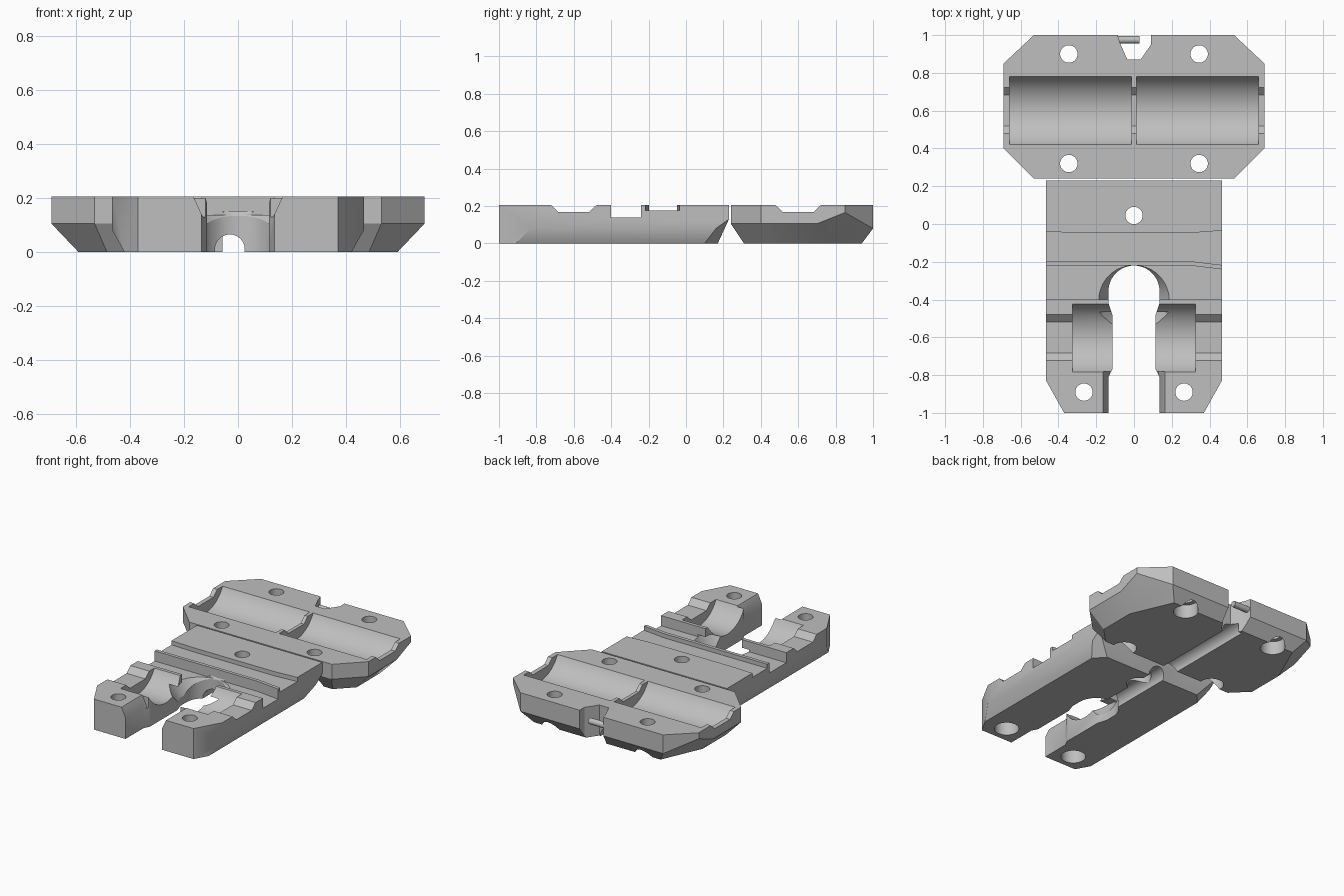
import bpy
import bmesh
import math
from mathutils import Vector, Matrix

cube = bpy.data.objects.get("Cube")
if cube:
    bpy.data.objects.remove(cube, do_unlink=True)

TOP = 0.205
GREY = (0.52, 0.52, 0.52, 1)
grey = bpy.data.materials.new("plain grey")
grey.use_nodes = True
grey.diffuse_color = GREY
grey.node_tree.nodes["Principled BSDF"].inputs["Base Color"].default_value = GREY


def make(name, bm):
    bmesh.ops.recalc_face_normals(bm, faces=bm.faces)
    mesh = bpy.data.meshes.new(name)
    bm.to_mesh(mesh)
    bm.free()
    mesh.materials.append(grey)
    ob = bpy.data.objects.new(name, mesh)
    bpy.context.collection.objects.link(ob)
    return ob


def prism_bm(points, lo, hi, axis="z"):
    """Extrude a flat outline along an axis; outlines are xy, yz or xz."""
    place = {"z": lambda a, b: (a, b, lo), "x": lambda a, b: (lo, a, b),
             "y": lambda a, b: (a, lo, b)}[axis]
    bm = bmesh.new()
    face = bm.faces.new([bm.verts.new(place(*p)) for p in points])
    out = bmesh.ops.extrude_face_region(bm, geom=[face])
    shift = Vector([hi - lo if axis == a else 0 for a in "xyz"])
    bmesh.ops.translate(bm, vec=shift, verts=[v for v in out["geom"] if isinstance(v, bmesh.types.BMVert)])
    return bm


def prism(points, lo, hi, axis="z"):
    return make("cutter", prism_bm(points, lo, hi, axis))


def box(x0, x1, y0, y1, z0, z1):
    return prism([(x0, y0), (x1, y0), (x1, y1), (x0, y1)], z0, z1)


def tube(r, start, end, r2=None, sides=40, name="cutter"):
    a, b = Vector(start), Vector(end)
    turn = (b - a).to_track_quat("Z", "Y").to_matrix().to_4x4()
    bm = bmesh.new()
    bmesh.ops.create_cone(bm, cap_ends=True, segments=sides, radius1=r, radius2=r2 or r,
                          depth=(b - a).length, matrix=Matrix.Translation((a + b) / 2) @ turn)
    return make(name, bm)


def plate(name, half_outline, planes):
    """Mirrored slab, with its lower edges bevelled by slanted planes."""
    bm = prism_bm(half_outline + [(-x, y) for x, y in reversed(half_outline)], 0, TOP)
    for point, normal in planes:
        for s in (1, -1):
            geom = bm.verts[:] + bm.edges[:] + bm.faces[:]
            cut = bmesh.ops.bisect_plane(bm, geom=geom, plane_co=(s * point[0], point[1], point[2]),
                                         plane_no=(s * normal[0], normal[1], normal[2]),
                                         clear_outer=True)
            edges = [e for e in cut["geom_cut"] if isinstance(e, bmesh.types.BMEdge) and e.is_boundary]
            if edges:
                bmesh.ops.holes_fill(bm, edges=edges, sides=0)
    return make(name, bm)


def smooth(ob):
    bpy.ops.object.select_all(action="DESELECT")
    ob.select_set(True)
    bpy.context.view_layer.objects.active = ob
    bpy.ops.object.shade_smooth_by_angle(angle=math.radians(30))


def carve(ob, cutters):
    bpy.ops.object.select_all(action="DESELECT")
    bpy.context.view_layer.objects.active = ob
    ob.select_set(True)
    for c in cutters:
        c.hide_render = True
        mod = ob.modifiers.new("cut", "BOOLEAN")
        mod.operation = "DIFFERENCE"
        mod.solver = "EXACT"
        mod.object = c
        bpy.ops.object.modifier_apply(modifier=mod.name)
        bpy.data.objects.remove(c, do_unlink=True)
    smooth(ob)


def screw_hole(x, y):
    """Through hole with a wider pocket below."""
    return [tube(0.046, (x, y, -0.1), (x, y, 0.3)), tube(0.075, (x, y, -0.1), (x, y, 0.09))]


def rod_channel(yc):
    """Shallow trapezoid trough across the whole width."""
    half = [(0.155, 0.24), (0.122, TOP), (0.082, 0.168)]
    pts = [(yc + a, b) for a, b in half] + [(yc - a, b) for a, b in reversed(half)]
    return prism(pts, -0.8, 0.8, "x")


def bearing_seat(x0, x1, yc):
    return tube(0.203, (x0, yc, 0.299), (x1, yc, 0.299), sides=64)


# Rear plate: eight-sided slab with bevelled underside
rear = plate("rear_plate", [(0.53, 0.24), (0.69, 0.40), (0.69, 0.85), (0.53, 1.0)], [
    ((0.69, 0.6, 0.105), (0.105, 0, -0.1)),
    ((0, 0.24, 0.105), (0, -0.105, -0.07)),
    ((0, 1.0, 0.08), (0, 0.08, -0.06)),
    ((0.61, 0.32, 0.105), (1, -1, -1.1)),
    ((0.69, 0.85, 0.165), (0.041, 0.018, -0.045)),
])
cuts = [rod_channel(0.6)]
for s in (1, -1):
    cuts.append(bearing_seat(s * 0.012, s * 0.66, 0.6))
    for y in (0.32, 0.9):
        cuts += screw_hole(s * 0.345, y)
# Rear notch and cable passage underneath
cuts.append(prism([(-0.1, 1.05), (-0.075, 0.96), (-0.035, 0.87), (0.035, 0.87),
                   (0.09, 0.95), (0.09, 1.05)], -0.1, 0.3))
cuts.append(tube(0.055, (-0.03, 0.1, 0.01), (-0.03, 0.92, 0.01)))
carve(rear, cuts)

# Small pin bridging the notch
smooth(tube(0.02, (-0.11, 0.975, 0.14), (0.03, 0.975, 0.14), sides=20, name="notch_pin"))

# Front plate: forked slab
front = plate("front_plate", [(0.37, -1.0), (0.465, -0.83), (0.465, 0.23)], [
    ((0.465, 0, 0.08), (0.08, 0, -0.045)),
    ((0, 0.23, 0.13), (0, 0.13, -0.06)),
    ((0.465, 0.23, 0.13), (1, 0.9, -1.25)),
])
# Slot between the prongs with a rounded inner end
side = [(0.135, -1.1), (0.135, -0.81), (0.115, -0.77), (0.115, -0.48), (0.135, -0.42)]
arc = [(0.135 * math.cos(t), -0.355 + 0.135 * math.sin(t))
       for t in (math.pi * i / 24 for i in range(25))]
cuts = [prism(side + arc + [(-x, y) for x, y in reversed(side)], -0.1, 0.3)]
cuts.append(prism([(0.13, 0.13), (0.165, TOP), (0.165, 0.3), (-0.165, 0.3), (-0.165, TOP),
                   (-0.13, 0.13)], -1.1, -0.78, "y"))
cuts.append(tube(0.12, (0, -0.405, 0.03), (0, -0.405, 0.15), r2=0.195, sides=48))
# Cross slot and shallow belt recess, with a thin kinked ridge between them
cuts.append(prism([(-0.6, -0.40), (0.6, -0.40), (0.6, -0.25), (0.465, -0.24), (0.3, -0.22),
                   (-0.6, -0.22)], 0.137, 0.3))
cuts.append(prism([(-0.6, -0.197), (0.3, -0.197), (0.465, -0.217), (0.6, -0.23), (0.6, -0.035),
                   (0.465, -0.035), (0.3, -0.047), (-0.3, -0.047), (-0.6, -0.035)], 0.177, 0.3))
cuts.append(rod_channel(-0.6))
for s in (1, -1):
    cuts.append(bearing_seat(0, s * 0.325, -0.603))
    cuts += screw_hole(s * 0.265, -0.89)
cuts += screw_hole(0, 0.045)
cuts.append(tube(0.055, (-0.03, -0.3, 0.01), (-0.03, 0.3, 0.01)))
carve(front, cuts)
